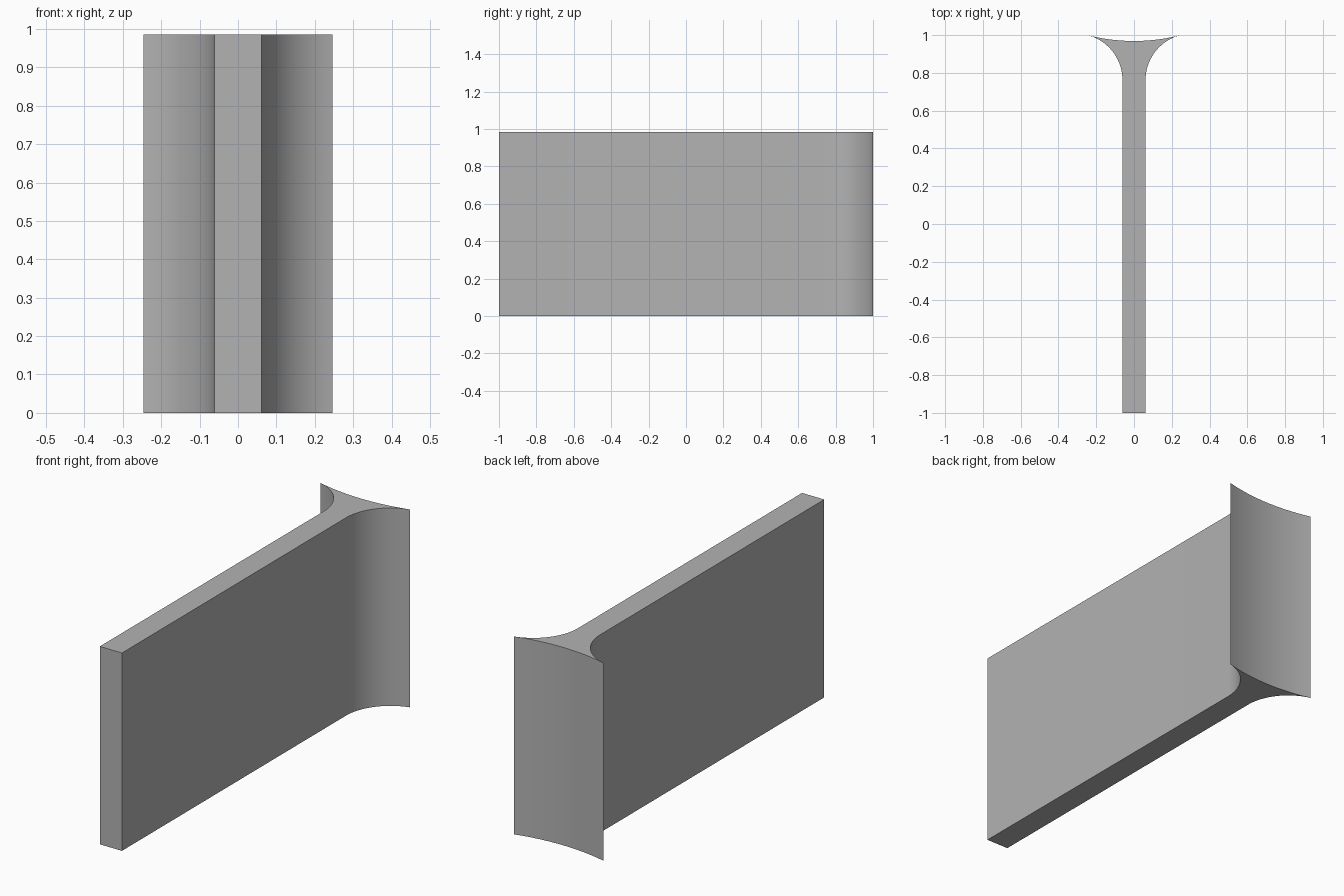
import bpy, bmesh, math

if "Cube" in bpy.data.objects:
    bpy.data.objects.remove(bpy.data.objects["Cube"])

HEIGHT = 0.985
HALF_WEB = 0.061     # half thickness of the flat web
HALF_FLARE = 0.246   # half width across the flared end
FILLET = 0.246       # radius of the flare on each side
BACK_R = 0.985       # radius of the hollow end face
STEPS = 20

# Right half of the outline: straight web, then concave flare to the tip
cx = HALF_WEB + FILLET
sweep = math.acos((cx - HALF_FLARE) / FILLET)
cy = 1.0 - FILLET * math.sin(sweep)
right = [(HALF_WEB, -1.0)]
for i in range(STEPS + 1):
    a = sweep * i / STEPS
    right.append((cx - FILLET * math.cos(a), cy + FILLET * math.sin(a)))

# Hollow end face, from right tip to left tip
span = math.asin(HALF_FLARE / BACK_R)
by = 1.0 + BACK_R * math.cos(span)
back = []
for i in range(1, STEPS):
    a = span * (1 - 2 * i / STEPS)
    back.append((BACK_R * math.sin(a), by - BACK_R * math.cos(a)))

left = [(-x, y) for x, y in reversed(right)]
outline = right + back + left

# Extrude the outline upwards
bm = bmesh.new()
base = bm.faces.new([bm.verts.new((x, y, 0)) for x, y in outline])
ext = bmesh.ops.extrude_face_region(bm, geom=[base])
bmesh.ops.translate(bm, vec=(0, 0, HEIGHT),
                    verts=[g for g in ext["geom"] if isinstance(g, bmesh.types.BMVert)])
bmesh.ops.recalc_face_normals(bm, faces=bm.faces)
mesh = bpy.data.meshes.new("flared_web")
bm.to_mesh(mesh)
bm.free()

web = bpy.data.objects.new("flared_web", mesh)
bpy.context.collection.objects.link(web)
grey = bpy.data.materials.new("plain grey")
grey.diffuse_color = (0.45, 0.45, 0.45, 1)
grey.use_nodes = True
grey.node_tree.nodes["Principled BSDF"].inputs["Base Color"].default_value = grey.diffuse_color
mesh.materials.append(grey)

# Smooth curved sides, sharp rims
bpy.context.view_layer.objects.active = web
web.select_set(True)
bpy.ops.object.shade_smooth_by_angle(angle=math.radians(30))
